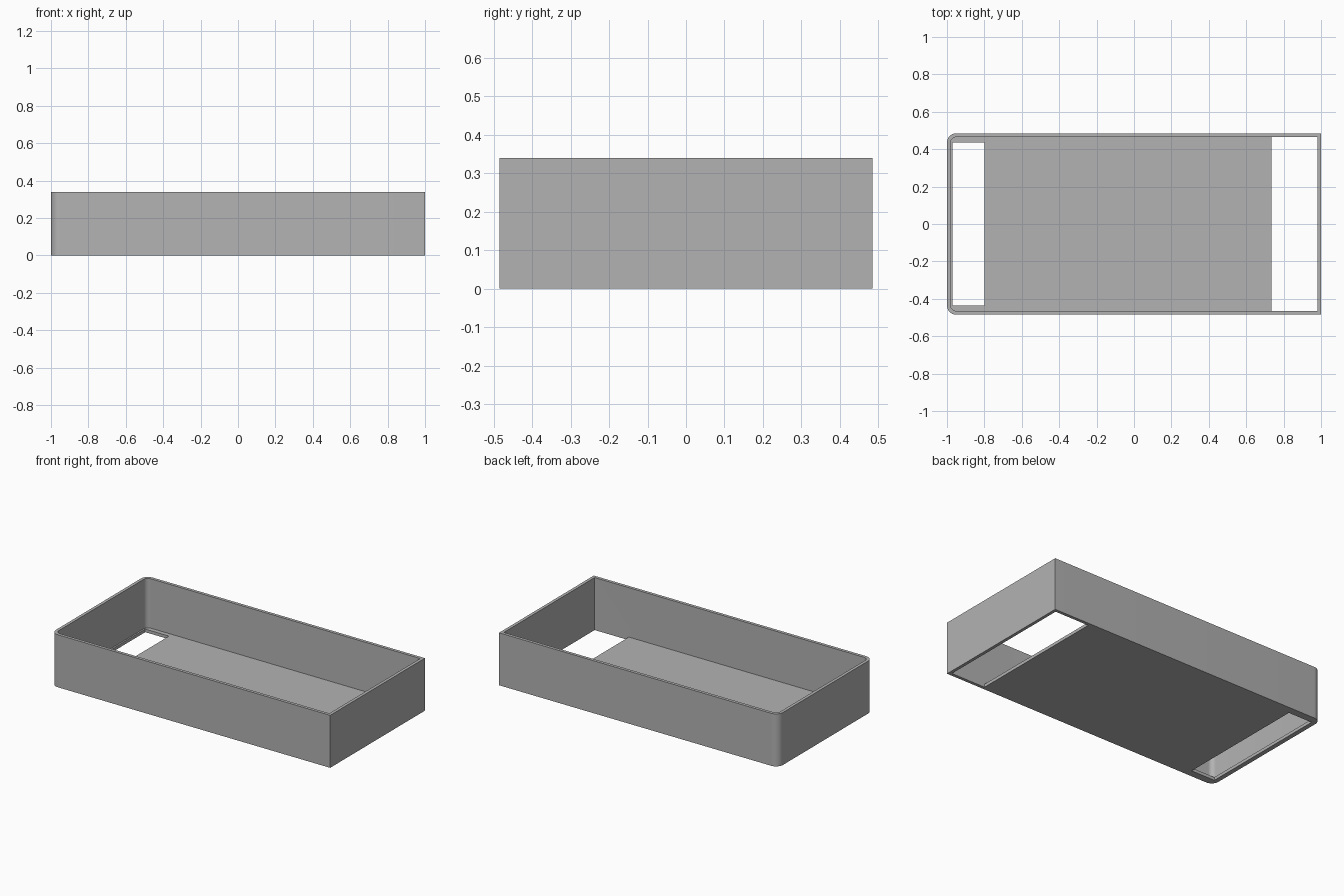
import bpy, bmesh, math

if "Cube" in bpy.data.objects:
    bpy.data.objects.remove(bpy.data.objects["Cube"], do_unlink=True)

HALF_W, HEIGHT, WALL, FLOOR = 0.485, 0.34, 0.02, 0.02
CORNER = 0.05

grey = bpy.data.materials.new("grey")
grey.use_nodes = True
colour = (0.45, 0.45, 0.45, 1)
grey.diffuse_color = colour
grey.node_tree.nodes["Principled BSDF"].inputs["Base Color"].default_value = colour


def prism(name, x0, x1, half_w, z0, z1, radius=0.0, steps=10):
    """Upright prism whose two corners at x0 may be rounded."""
    outline = [(x1, -half_w), (x1, half_w)]
    if radius:
        for side, start in ((1, 90), (-1, 180)):
            for i in range(steps + 1):
                a = math.radians(start + 90 * i / steps)
                outline.append((x0 + radius + radius * math.cos(a),
                                side * (half_w - radius) + radius * math.sin(a)))
    else:
        outline += [(x0, half_w), (x0, -half_w)]
    bm = bmesh.new()
    base = bm.faces.new([bm.verts.new((x, y, z0)) for x, y in outline])
    top = bmesh.ops.extrude_face_region(bm, geom=[base])["geom"]
    bmesh.ops.translate(bm, vec=(0, 0, z1 - z0),
                        verts=[v for v in top if isinstance(v, bmesh.types.BMVert)])
    bmesh.ops.recalc_face_normals(bm, faces=bm.faces)
    mesh = bpy.data.meshes.new(name)
    bm.to_mesh(mesh)
    bm.free()
    mesh.materials.append(grey)
    obj = bpy.data.objects.new(name, mesh)
    bpy.context.collection.objects.link(obj)
    return obj


# Outer body with two rounded corners
tray = prism("tray", -1, 1, HALF_W, 0, HEIGHT, CORNER)

# Open cavity and the two floor openings
cutters = [
    prism("cavity_cutter", -1 + WALL, 1 - WALL, HALF_W - WALL, FLOOR, HEIGHT + 0.1, CORNER - WALL),
    prism("narrow_opening_cutter", -0.97, -0.8, 0.436, -0.1, FLOOR + 0.05),
    prism("wide_opening_cutter", 0.735, 1 - WALL, HALF_W - WALL, -0.1, FLOOR + 0.05),
]
bpy.context.view_layer.objects.active = tray
tray.select_set(True)
for cutter in cutters:
    cut = tray.modifiers.new(cutter.name, "BOOLEAN")
    cut.operation = "DIFFERENCE"
    cut.solver = "EXACT"
    cut.object = cutter
    bpy.ops.object.modifier_apply(modifier=cut.name)
    bpy.data.objects.remove(cutter, do_unlink=True)

bpy.ops.object.shade_smooth_by_angle(angle=math.radians(30))
